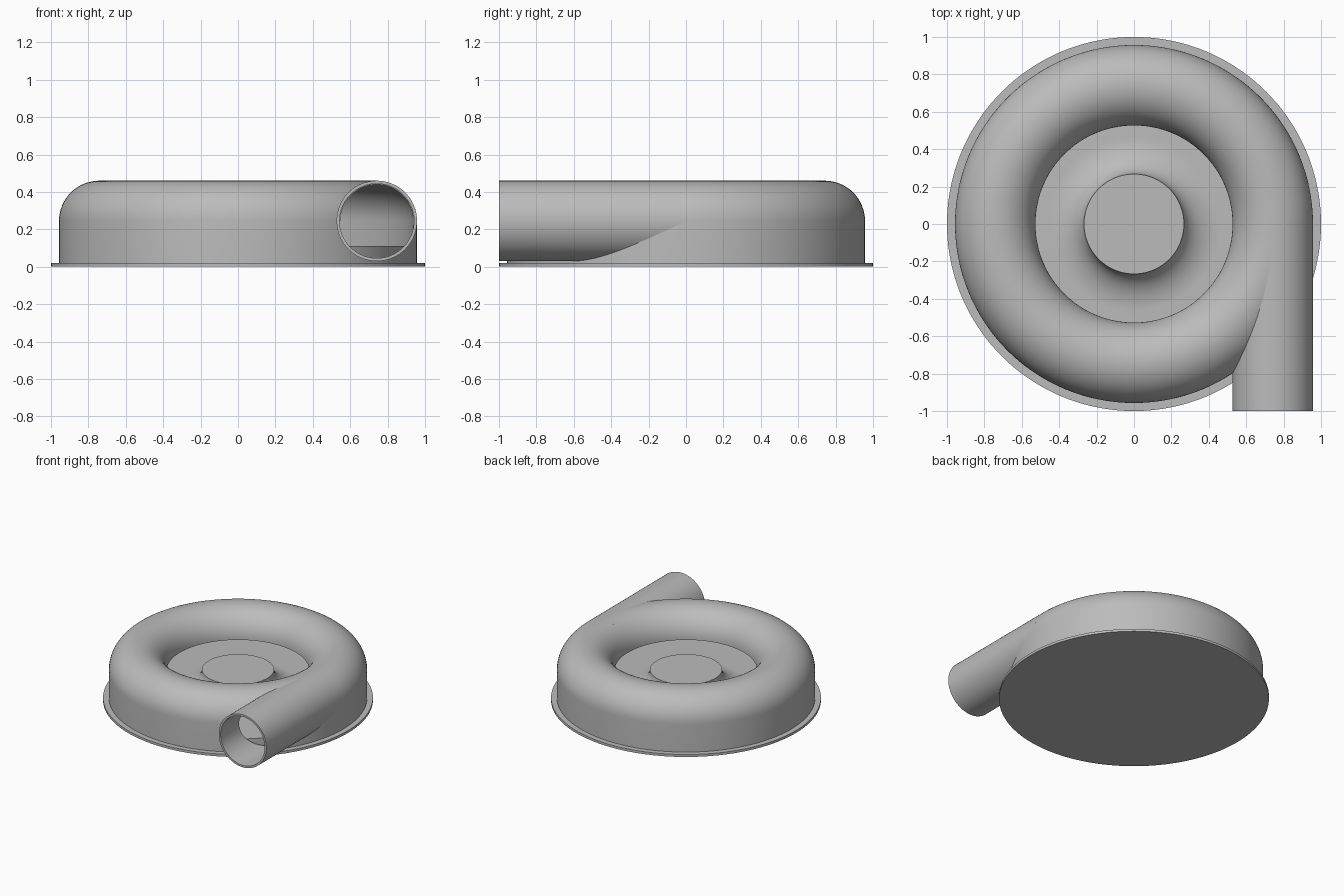
import bpy, bmesh
from math import sin, cos, pi
from mathutils import Matrix, Vector

cube = bpy.data.objects.get("Cube")
if cube:
    bpy.data.objects.remove(cube, do_unlink=True)

grey = bpy.data.materials.new("housing grey")
grey.use_nodes = True
grey.diffuse_color = (0.5, 0.5, 0.5, 1)
grey.node_tree.nodes["Principled BSDF"].inputs["Base Color"].default_value = (0.5, 0.5, 0.5, 1)

RING, AXIS_Z, TUBE, WALL = 0.742, 0.245, 0.215, 0.016
BASE = 0.02


def revolve(name, profile, segments=144):
    """Spin a closed (radius, height) outline around the z axis."""
    bm = bmesh.new()
    rings = []
    for i in range(segments):
        a = 2 * pi * i / segments
        rings.append([bm.verts.new((r * cos(a), r * sin(a), z)) for r, z in profile])
    n = len(profile)
    for i in range(segments):
        a, b = rings[i], rings[(i + 1) % segments]
        for j in range(n):
            k = (j + 1) % n
            bm.faces.new((a[j], b[j], b[k], a[k]))
    bmesh.ops.remove_doubles(bm, verts=bm.verts, dist=1e-5)
    bmesh.ops.dissolve_degenerate(bm, edges=bm.edges, dist=1e-5)
    return finish(bm, name)


def finish(bm, name):
    bmesh.ops.recalc_face_normals(bm, faces=bm.faces)
    mesh = bpy.data.meshes.new(name)
    bm.to_mesh(mesh)
    bm.free()
    mesh.materials.append(grey)
    obj = bpy.data.objects.new(name, mesh)
    bpy.context.collection.objects.link(obj)
    return obj


def cylinder_y(name, radius, y0, y1):
    """Cylinder along y on the outlet axis."""
    bm = bmesh.new()
    move = Matrix.Translation(Vector((RING, (y0 + y1) / 2, AXIS_Z)))
    bmesh.ops.create_cone(bm, cap_ends=True, segments=96, radius1=radius, radius2=radius,
                          depth=y1 - y0, matrix=move @ Matrix.Rotation(pi / 2, 4, "X"))
    return finish(bm, name)


def arc(radius, steps=32):
    """Upper half circle of the ring section, from outside to inside."""
    return [(RING + radius * cos(pi * i / steps), AXIS_Z + radius * sin(pi * i / steps))
            for i in range(steps + 1)]


def select_only(obj):
    bpy.ops.object.select_all(action="DESELECT")
    obj.select_set(True)
    bpy.context.view_layer.objects.active = obj


def cut(obj, cutter):
    mod = obj.modifiers.new("cut", "BOOLEAN")
    mod.operation, mod.solver, mod.object = "DIFFERENCE", "EXACT", cutter
    select_only(obj)
    bpy.ops.object.modifier_apply(modifier=mod.name)


# Base flange
flange = revolve("base_flange", [(0, 0), (1, 0), (1, BASE), (0, BASE)])

# Ring-shaped housing shell with a straight outer skirt
inner = TUBE - WALL - 0.004
housing = revolve("volute_housing", [(RING + TUBE, BASE)] + arc(TUBE)
                  + arc(inner)[::-1] + [(RING + inner, BASE)])

# Outlet pipe, tangent to the ring
pipe = cylinder_y("outlet_pipe", TUBE, -1, 0)
bore = cylinder_y("bore_cutter", TUBE - WALL, -1.1, 0.001)
cavity = revolve("cavity_cutter", [(RING + inner, 0)] + arc(inner)
                 + [(RING - inner, AXIS_Z - 0.002), (0.3, AXIS_Z - 0.002), (0.3, 0)])
cut(pipe, bore)
cut(pipe, cavity)
cut(housing, bore)
for helper in (bore, cavity):
    bpy.data.objects.remove(helper, do_unlink=True)

# Inner disc with a hub that flares into it
HUB_R, HUB_Z, DISC_R, DISC_Z, FLARE = 0.267, 0.25, 0.92, 0.11, 0.2
flare = [(HUB_R + FLARE * (1 - cos(pi / 2 * i / 16)),
          HUB_Z - (HUB_Z - DISC_Z) * sin(pi / 2 * i / 16)) for i in range(17)]
hub = revolve("hub_disc", [(0, BASE), (0, HUB_Z)] + flare + [(DISC_R, DISC_Z), (DISC_R, BASE)])

for part in (flange, housing, pipe, hub):
    select_only(part)
    bpy.ops.object.shade_smooth_by_angle(angle=pi / 6)
